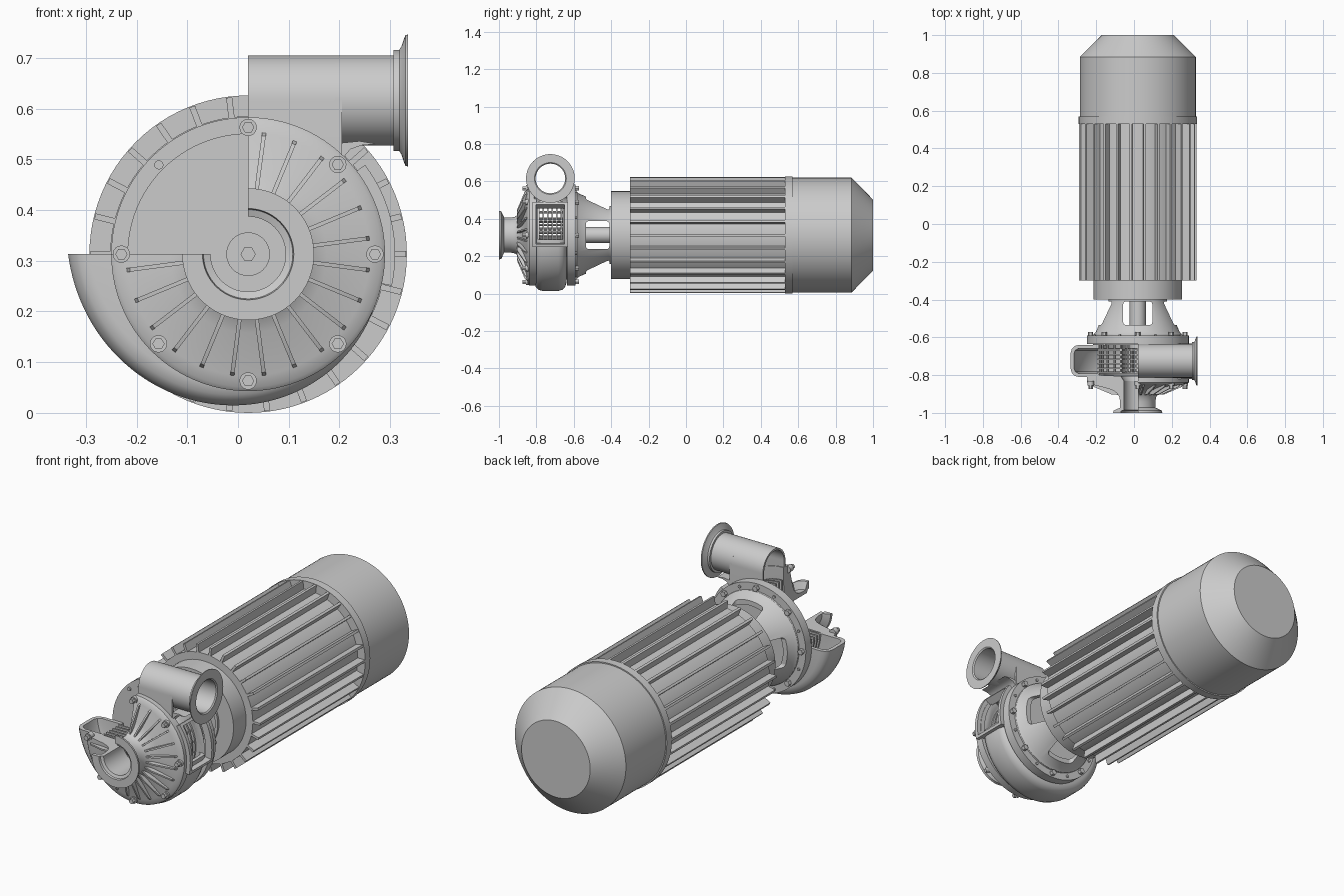
import bpy, bmesh
from math import sin, cos, pi, radians
from mathutils import Vector

if "Cube" in bpy.data.objects:
    bpy.data.objects.remove(bpy.data.objects["Cube"])

CX, CZ = 0.02, 0.313          # shaft axis (runs along y)
PY, PZ = -0.725, 0.616        # outlet pipe axis (runs along x)


def on_axis(r, y, a):
    return (CX + r * cos(a), y, CZ + r * sin(a))


def finish(name, bm, angle=32):
    bmesh.ops.remove_doubles(bm, verts=bm.verts, dist=1e-5)
    bmesh.ops.recalc_face_normals(bm, faces=bm.faces)
    me = bpy.data.meshes.new(name)
    bm.to_mesh(me)
    bm.free()
    ob = bpy.data.objects.new(name, me)
    bpy.context.collection.objects.link(ob)
    smooth(ob, angle)
    return ob


def smooth(ob, angle=32):
    bpy.ops.object.select_all(action='DESELECT')
    ob.select_set(True)
    bpy.context.view_layer.objects.active = ob
    bpy.ops.object.shade_smooth_by_angle(angle=radians(angle))


def sweep(name, profile, a0=0, a1=360, n=96, solid=False, place=on_axis):
    """Turn an (r, y) profile round an axis; profile may be a function of angle."""
    bm = bmesh.new()
    full = a1 - a0 == 360
    rings = []
    for i in range(n if full else n + 1):
        d = a0 + (a1 - a0) * i / n
        pts = profile(d) if callable(profile) else profile
        rings.append([bm.verts.new(place(r, y, radians(d))) for r, y in pts])
    m = len(rings[0])
    for i in range(n):
        p, q = rings[i], rings[(i + 1) % len(rings)]
        for j in range(m - 1 if solid else m):
            k = (j + 1) % m
            bm.faces.new((p[j], p[k], q[k], q[j]))
    if not full:
        bm.faces.new(rings[0])
        bm.faces.new(rings[-1])
    return finish(name, bm)


def prism(bm, pts, offset):
    """Closed polygon extruded by an offset vector."""
    a = [bm.verts.new(p) for p in pts]
    b = [bm.verts.new(Vector(p) + Vector(offset)) for p in pts]
    bm.faces.new(a)
    bm.faces.new(b[::-1])
    for i in range(len(a)):
        j = (i + 1) % len(a)
        bm.faces.new((a[i], a[j], b[j], b[i]))


def radial_plates(name, pts, angles, th):
    """Thin plates standing on the axis, outline given in (r, y)."""
    bm = bmesh.new()
    for d in angles:
        a = radians(d)
        t = Vector((-sin(a), 0, cos(a))) * th
        prism(bm, [Vector(on_axis(r, y, a)) - t / 2 for r, y in pts], t)
    return finish(name, bm)


def rods(name, spots, rad, y0, y1, segs=16):
    """Rods along y at (radius, angle) spots."""
    bm = bmesh.new()
    for r, d in spots:
        x, _, z = on_axis(r, 0, radians(d))
        ring = [(x + rad * cos(2 * pi * i / segs), y0, z + rad * sin(2 * pi * i / segs))
                for i in range(segs)]
        prism(bm, ring, (0, y1 - y0, 0))
    return finish(name, bm)


def box(name, x0, x1, y0, y1, z0, z1):
    bm = bmesh.new()
    prism(bm, [(x0, y0, z0), (x1, y0, z0), (x1, y1, z0), (x0, y1, z0)], (0, 0, z1 - z0))
    return finish(name, bm)


def cut(ob, cutters):
    for c in cutters:
        c.hide_render = True
        m = ob.modifiers.new("cut", 'BOOLEAN')
        m.operation, m.solver, m.object = 'DIFFERENCE', 'EXACT', c
        bpy.context.view_layer.objects.active = ob
        bpy.ops.object.modifier_apply(modifier=m.name)
        bpy.data.objects.remove(c)
    smooth(ob)


# --- motor: body, fins, rear cowl, front flange
sweep("motor_body", [(0, -0.3), (0.272, -0.3), (0.272, 0.54), (0, 0.54)], solid=True)
radial_plates("motor_fins", [(0.26, -0.3), (0.311, -0.3), (0.311, 0.54), (0.26, 0.54)],
              [i * 360 / 26 for i in range(26)], 0.012)
sweep("motor_cowl", [(0, 0.53), (0.313, 0.53), (0.313, 0.57), (0.307, 0.57),
                     (0.307, 0.885), (0.19, 1.0), (0, 1.0)], solid=True)
sweep("motor_flange", [(0, -0.4), (0.235, -0.4), (0.235, -0.29), (0, -0.29)], solid=True)

# --- lantern bracket with four windows, and the shaft inside
lantern = sweep("lantern_bracket", [(0.205, -0.60), (0.235, -0.60), (0.232, -0.582),
                                    (0.222, -0.572), (0.155, -0.415), (0.155, -0.395),
                                    (0.14, -0.395), (0.14, -0.415)])
windows = []
for lim in ((-0.4, 0.4, CZ - 0.075, CZ + 0.075), (CX - 0.077, CX + 0.077, -0.1, 0.7)):
    c = box("window_cutter", lim[0], lim[1], -0.535, -0.41, lim[2], lim[3])
    b = c.modifiers.new("round", 'BEVEL')
    b.width, b.segments = 0.015, 3
    windows.append(c)
cut(lantern, windows)
rods("shaft", [(0, 0)], 0.043, -0.66, -0.39, 32)

# --- casing back plate with nuts and studs
sweep("back_plate", [(0, -0.64), (0.238, -0.64), (0.238, -0.635), (0.27, -0.635),
                     (0.27, -0.59), (0, -0.59)], solid=True)
eight = [(0.25, 45 * i) for i in range(8)]
rods("back_nuts", eight, 0.014, -0.592, -0.572, 6)
rods("back_studs", [(0.25, 22.5 + 45 * i) for i in range(8)], 0.007, -0.592, -0.584)
rods("plate_stud", [(0.249, 135)], 0.009, -0.642, -0.63)


# --- spiral volute shell, a quarter left open, with a window on the right
def volute_section(d):
    t = max(0, -d / 180)
    R = 0.264 + 0.04 * t + 0.051 * t * t
    half = [(0.205, 0.085), (R - 0.042, 0.085), (R - 0.021, 0.079), (R - 0.006, 0.064),
            (R, 0.043)]
    inner = [(R - 0.018, 0.04), (R - 0.024, 0.056), (R - 0.042, 0.067), (0.205, 0.067)]
    outer = [(r, PY + y) for r, y in half] + [(r, PY - y) for r, y in half[::-1]]
    return outer + [(r, PY - y) for r, y in inner[::-1]] + [(r, PY + y) for r, y in inner]


volute = sweep("volute", volute_section, -180, 47, 90)
cut(volute, [box("window_cutter", 0.19, 0.4, -0.79, -0.66, 0.29, 0.47)])
for i, y in enumerate((-0.82, -0.65)):
    sweep(f"window_rim_{i}", [(0.255, y), (0.29, y), (0.29, y + 0.018), (0.255, y + 0.018)],
          -12, 37, 16)
radial_plates("window_rim_ends", [(0.25, -0.82), (0.29, -0.82), (0.29, -0.632), (0.25, -0.632)],
              (-11, 36), 0.014)

# --- front cover with inlet pipe, radial ribs and bolts
sweep("front_cover", [(0.27, -0.80), (0.27, -0.838), (0.262, -0.845), (0.24, -0.85),
                      (0.155, -0.872), (0.128, -0.882), (0.11, -0.896), (0.098, -0.915),
                      (0.093, -0.94), (0.093, -0.972), (0.128, -0.988), (0.13, -1.0),
                      (0.09, -1.0), (0.088, -0.99), (0.074, -0.985), (0.074, -0.83),
                      (0.09, -0.805), (0.21, -0.80)], -180, 90, 90)
radial_plates("cover_ribs", [(0.10, -0.87), (0.10, -0.905), (0.14, -0.902), (0.235, -0.862),
                             (0.246, -0.84)], [82.5 - 15 * i for i in range(18)], 0.008)
seven = [s for s in eight if s[1] != 135]
rods("cover_washers", seven, 0.017, -0.856, -0.83, 24)
rods("cover_bolts", seven, 0.012, -0.874, -0.85, 6)

# --- disc-stack impeller, a quarter cut away to match the casing
for i in range(6):
    y = -0.792 + 0.024 * i
    sweep(f"impeller_disc_{i}", [(0.08, y), (0.212, y), (0.212, y + 0.009), (0.08, y + 0.009)],
          -180, 90, 72)
rods("impeller_spacers", [(r, 82.5 - 15 * i) for r in (0.09, 0.2) for i in range(18)],
     0.006, -0.79, -0.64, 8)
rods("impeller_nut", [(0, 0)], 0.015, -0.665, -0.635, 6)

# --- outlet: throat open to the volute, tongue, round pipe with flange
bm = bmesh.new()
arc = [pi * i / 24 for i in range(25)]
throat = [(PY + 0.089, 0.46)] + [(PY + 0.089 * cos(a), PZ + 0.089 * sin(a)) for a in arc]
throat += [(PY - 0.089, 0.46), (PY - 0.079, 0.46)]
throat += [(PY - 0.079 * cos(a), PZ + 0.079 * sin(a)) for a in arc]
throat += [(PY + 0.079, 0.46)]
prism(bm, [(0.02, y, z) for y, z in throat], (0.185, 0, 0))
finish("outlet_throat", bm)
bm = bmesh.new()
prism(bm, [(x, PY - 0.086, z) for x, z in
           ((0.165, 0.49), (0.205, 0.49), (0.21, 0.506), (0.222, 0.52), (0.245, 0.528),
            (0.275, 0.53), (0.24, 0.536), (0.2, 0.532), (0.18, 0.515))], (0, 0.172, 0))
finish("volute_tongue", bm)
sweep("outlet_pipe", [(0.089, 0.19), (0.089, 0.307), (0.1, 0.307), (0.1, 0.318),
                      (0.106, 0.322), (0.129, 0.33), (0.13, 0.335), (0.085, 0.335),
                      (0.079, 0.33), (0.079, 0.19)], n=64,
      place=lambda r, x, a: (x, PY + r * cos(a), PZ + r * sin(a)))
